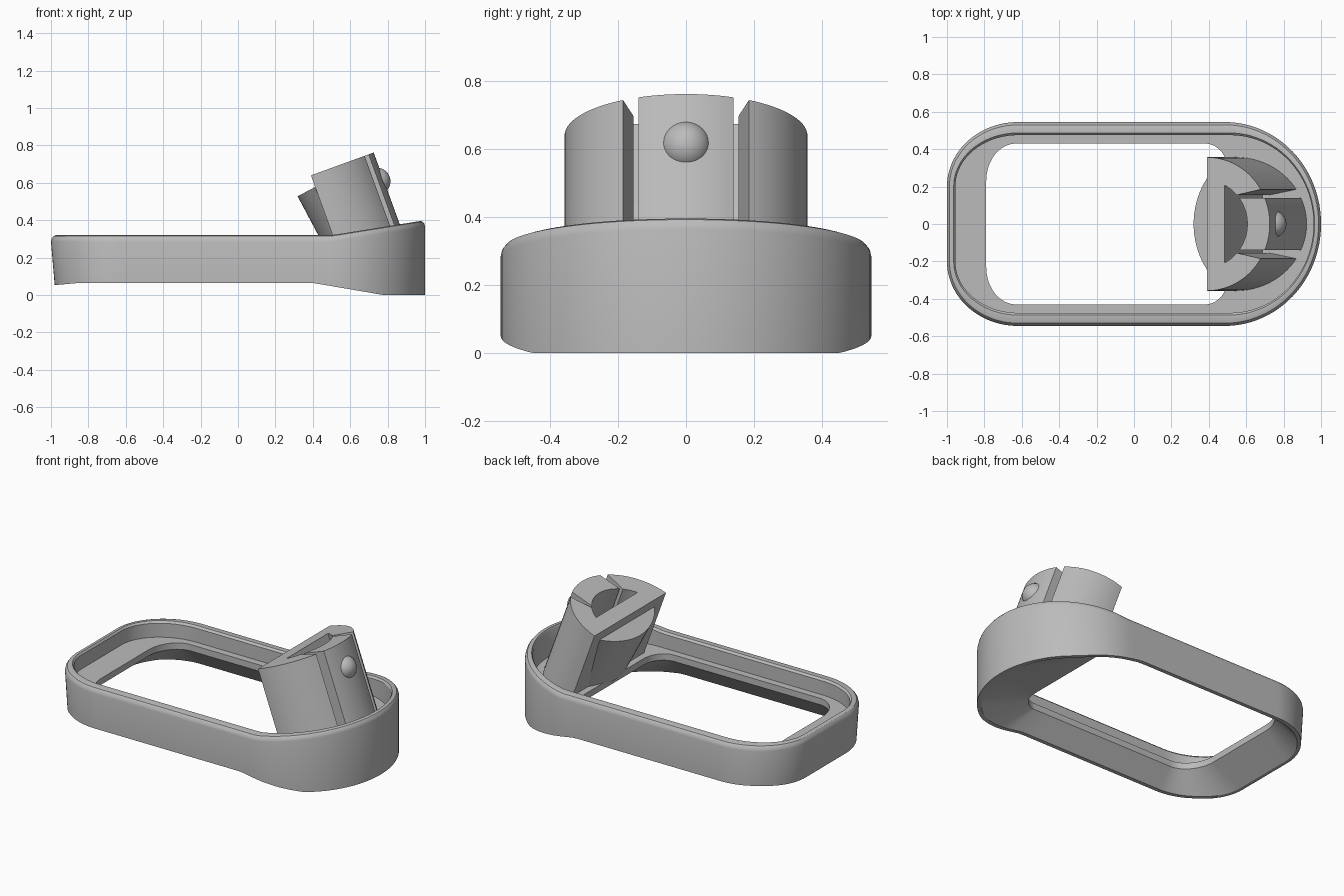
import bpy, bmesh, math
from mathutils import Vector

if "Cube" in bpy.data.objects:
    bpy.data.objects.remove(bpy.data.objects["Cube"])

grey = bpy.data.materials.new("plain_grey")
grey.use_nodes = True
colour = (0.5, 0.5, 0.5, 1)
grey.diffuse_color = colour
grey.node_tree.nodes["Principled BSDF"].inputs["Base Color"].default_value = colour


def finish(name, bm):
    bmesh.ops.recalc_face_normals(bm, faces=bm.faces)
    mesh = bpy.data.meshes.new(name)
    bm.to_mesh(mesh)
    bm.free()
    mesh.materials.append(grey)
    obj = bpy.data.objects.new(name, mesh)
    bpy.context.collection.objects.link(obj)
    bpy.ops.object.select_all(action='DESELECT')
    obj.select_set(True)
    bpy.context.view_layer.objects.active = obj
    bpy.ops.object.shade_smooth_by_angle(angle=math.radians(30))
    return obj


def outline(x0, x1, hy, left, right, n=24, m=30):
    """Closed rounded outline; left and right are the corner radii (rx, ry)."""
    half = []
    for i in range(n + 1):
        a = math.pi / 2 * i / n
        half.append((x1 - right[0] * (1 - math.cos(a)), hy - right[1] * (1 - math.sin(a))))
    xa, xb = x1 - right[0], x0 + left[0]
    half += [(xa + (xb - xa) * i / m, hy) for i in range(1, m)]
    for i in range(n + 1):
        a = math.pi / 2 * (1 + i / n)
        half.append((x0 + left[0] * (1 + math.cos(a)), hy - left[1] * (1 - math.sin(a))))
    return half + [(x, -y) for x, y in reversed(half)]


def top(x):
    return 0.32 + 0.08 * max(0, (x - 0.5) / 0.5)


def bottom(x):
    if x < -0.85:
        return 0.065 - 0.012 * (-0.85 - x) / 0.13
    return 0.065 * (1 - min(1, max(0, (x - 0.4) / 0.38)))


# Ring body: a closed loop of outlines, up the outside and down the inside
def wall(left_in, right_in, side_in):
    hy = 0.545 - side_in
    return outline(-1 + left_in, 1 - right_in, hy, (0.38 - left_in, 0.345 - side_in),
                   (hy - 0.03, hy - 0.002))


opening = outline(-0.79, 0.5, 0.43, (0.16, 0.2), (0.12, 0.14))
FLOOR = 0.22
rings = [
    (wall(0.02, 0, 0), bottom),
    (wall(0, 0, 0), lambda x: top(x) - 0.035),
    (wall(0.004, 0.004, 0.004), lambda x: top(x) - 0.018),
    (wall(0.013, 0.013, 0.015), lambda x: top(x) - 0.005),
    (wall(0.025, 0.025, 0.035), top),
    (wall(0.036, 0.034, 0.058), top),
    (wall(0.045, 0.04, 0.07), lambda x: top(x) - 0.012),
    (wall(0.045, 0.04, 0.07), lambda x: FLOOR),
    (opening, lambda x: FLOOR),
    (opening, lambda x: FLOOR - 0.04),
    (wall(0.04, 0.025, 0.025), bottom),
]
bm = bmesh.new()
loops = [[bm.verts.new((x, y, z(x))) for x, y in pts] for pts, z in rings]
count = len(loops[0])
for k, low in enumerate(loops):
    high = loops[(k + 1) % len(loops)]
    for i in range(count):
        j = (i + 1) % count
        bm.faces.new((low[i], low[j], high[j], high[i]))
finish("ring_body", bm)


# Leaning plug pieces: a profile on the tilted top plane, swept down to the floor
def leaning(name, profile, corner, tilt, base):
    across = Vector((math.cos(tilt), 0, math.sin(tilt)))
    down = Vector((math.sin(tilt), 0, -math.cos(tilt)))
    bm = bmesh.new()
    upper, lower = [], []
    for u, v in profile:
        p = Vector(corner) + across * u + Vector((0, v, 0))
        upper.append(bm.verts.new(p))
        lower.append(bm.verts.new(p + down * ((base - p.z) / down.z)))
    bm.faces.new(upper)
    bm.faces.new(lower)
    n = len(profile)
    for i in range(n):
        j = (i + 1) % n
        bm.faces.new((upper[i], upper[j], lower[j], lower[i]))
    return finish(name, bm)


def arc(r, v0, v1, n=20, offset=0):
    a0, a1 = math.asin(v0 / r), math.asin(v1 / r)
    return [(r * math.cos(a0 + (a1 - a0) * i / n) - offset,
             r * math.sin(a0 + (a1 - a0) * i / n)) for i in range(n + 1)]


R_OUT, R_IN = 0.357, 0.23
CORNER, LEAN, BASE = (0.39, 0, 0.64), math.radians(20), 0.2
half = arc(R_OUT, R_OUT, 0.185) + arc(R_IN, 0.155, 0.207)
leaning("plug_shell", half + [(u, -v) for u, v in reversed(half)], CORNER, LEAN, BASE)
leaning("plug_spring_tab", arc(R_OUT, -0.14, 0.14) + arc(R_IN, 0.14, -0.14), CORNER, LEAN, BASE)

# Curved rib on the flat face of the plug
rib = [(-u, v) for u, v in arc(0.41, -0.27, 0.27, offset=0.31)]
leaning("plug_rib", rib + [(0.08, 0.27), (0.08, -0.27)],
        (0.407, 0, 0.575), math.radians(28), BASE)

# Round detent on the spring tab
bm = bmesh.new()
bmesh.ops.create_uvsphere(bm, u_segments=40, v_segments=24, radius=0.073)
bmesh.ops.translate(bm, verts=bm.verts, vec=(0.742, 0, 0.608))
finish("detent_ball", bm)
